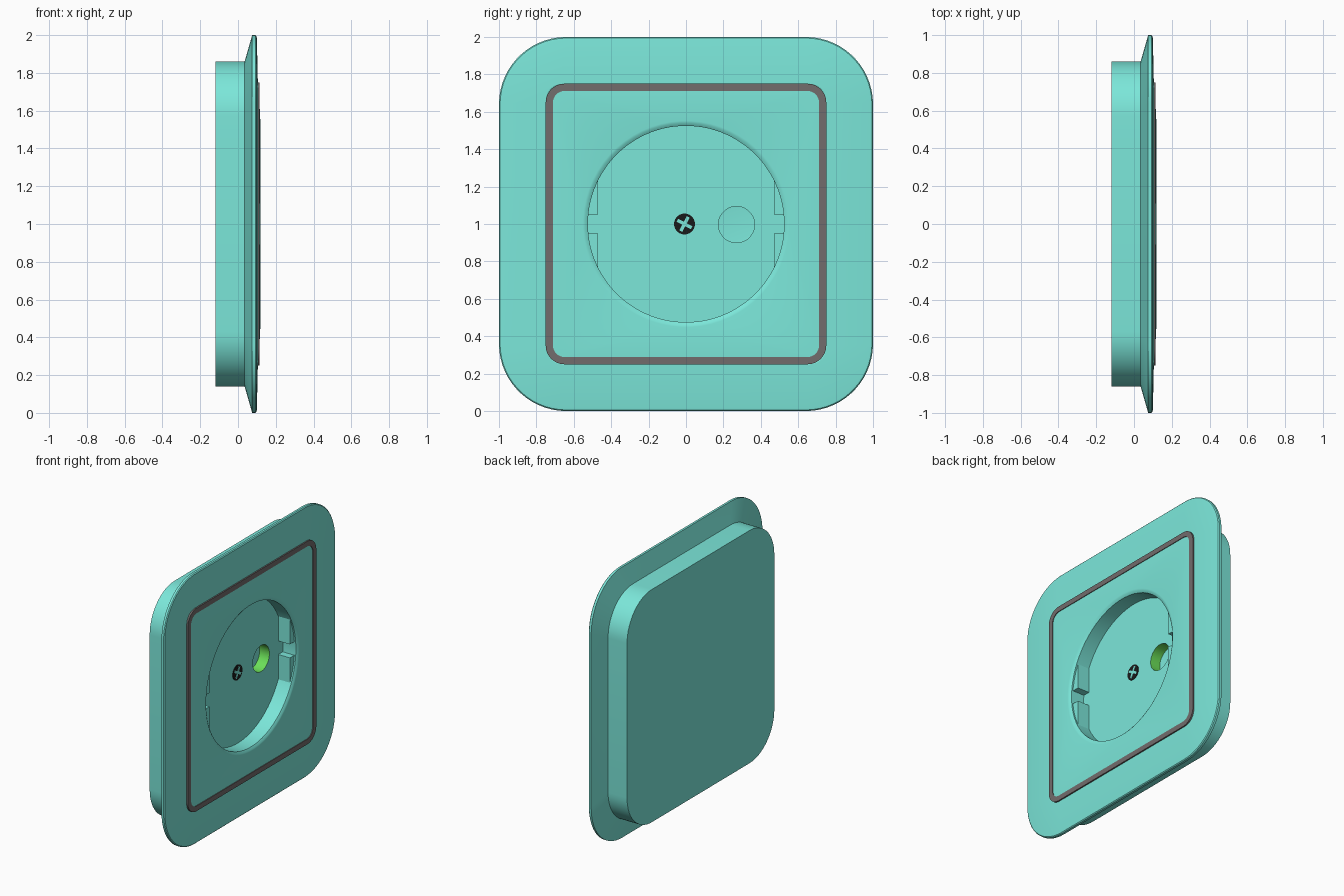
import bpy, bmesh
from math import pi, cos, sin, acos, asin, radians
from mathutils import Vector

if "Cube" in bpy.data.objects:
    bpy.data.objects.remove(bpy.data.objects["Cube"])

K = 15          # segments per rounded corner
CZ = 1.0        # height of the centre


def material(name, col):
    m = bpy.data.materials.new(name)
    m.diffuse_color = (*col, 1)
    m.use_nodes = True
    m.node_tree.nodes["Principled BSDF"].inputs["Base Color"].default_value = m.diffuse_color
    return m


TEAL = material("teal", (0.20, 0.80, 0.70))
GREY = material("grey", (0.17, 0.15, 0.15))
BLACK = material("black", (0.01, 0.01, 0.01))
GREEN = material("green", (0.15, 0.75, 0.10))


def square(x, half, r):
    """Rounded square loop, counter-clockwise seen from the front (+x)."""
    pts = []
    for c in range(4):
        mid = pi / 4 + c * pi / 2
        cy = (half - r) * (1 if cos(mid) > 0 else -1)
        cz = (half - r) * (1 if sin(mid) > 0 else -1)
        for j in range(K + 1):
            a = c * pi / 2 + j / K * pi / 2
            pts.append((x, cy + r * cos(a), CZ + cz + r * sin(a)))
    return pts


def circle(x, r, y=0, z=CZ, n=4 * (K + 1)):
    return [(x, y + r * cos((j + .5) / n * 2 * pi), z + r * sin((j + .5) / n * 2 * pi))
            for j in range(n)]


def finish(bm, name, mat):
    me = bpy.data.meshes.new(name)
    bm.to_mesh(me)
    bm.free()
    ob = bpy.data.objects.new(name, me)
    me.materials.append(mat)
    bpy.context.collection.objects.link(ob)
    bpy.ops.object.select_all(action='DESELECT')
    ob.select_set(True)
    bpy.context.view_layer.objects.active = ob
    bpy.ops.object.shade_smooth_by_angle(angle=radians(25))
    return ob


def loft(name, mat, loops, back=False, front=False):
    """Skin a series of loops, optionally capping the first and last."""
    bm = bmesh.new()
    rings = [[bm.verts.new(p) for p in lp] for lp in loops]
    n = len(rings[0])
    for a, b in zip(rings, rings[1:]):
        for i in range(n):
            j = (i + 1) % n
            bm.faces.new((a[i], a[j], b[j], b[i]))
    if back:
        bm.faces.new(rings[0][::-1])
    if front:
        bm.faces.new(rings[-1])
    return finish(bm, name, mat)


def prism(name, mat, outline, x0, x1):
    bm = bmesh.new()
    f = bm.faces.new([bm.verts.new((x0, y, z)) for y, z in outline])
    g = bmesh.ops.extrude_face_region(bm, geom=[f])
    bmesh.ops.translate(bm, vec=(x1 - x0, 0, 0),
                        verts=[v for v in g['geom'] if isinstance(v, bmesh.types.BMVert)])
    bmesh.ops.recalc_face_normals(bm, faces=bm.faces)
    return finish(bm, name, mat)


# wall box and flared outer plate
loft("wall_box_and_plate", TEAL, [
    square(-0.12, 0.86, 0.29), square(0.035, 0.86, 0.29),
    square(0.075, 1.0, 0.36), square(0.092, 1.0, 0.36),
    square(0.098, 0.994, 0.354), square(0.10, 0.982, 0.342),
    square(0.105, 0.75, 0.09), square(0.09, 0.72, 0.06)], back=True)

# grey trim frame
loft("trim_frame", GREY, [
    square(0.09, 0.75, 0.10), square(0.115, 0.75, 0.10),
    square(0.115, 0.712, 0.065), square(0.09, 0.712, 0.065)])

# centre cover with round recess
R, FLOOR = 0.525, 0.0
loft("centre_cover", TEAL, [
    square(0.09, 0.712, 0.065), square(0.110, 0.712, 0.065),
    circle(0.118, 0.552), circle(0.116, 0.54), circle(0.106, R), circle(FLOOR, R)])

# recess floor with pin opening
HY, HZ, HR = 0.27, 0.997, 0.097
bm = bmesh.new()
edges = []
for lp in (circle(FLOOR, R), circle(FLOOR, HR, HY, HZ, 32)):
    vs = [bm.verts.new(p) for p in lp]
    edges += [bm.edges.new((vs[i - 1], vs[i])) for i in range(len(vs))]
bmesh.ops.triangle_fill(bm, use_beauty=True, edges=edges, normal=Vector((1, 0, 0)))
for f in bm.faces:
    f.normal_update()
    if f.normal.x < 0:
        f.normal_flip()
finish(bm, "recess_floor", TEAL)

# pin hole
loft("pin_hole_wall", GREEN, [circle(FLOOR, HR, HY, HZ, 32), circle(-0.08, HR, HY, HZ, 32)])
loft("pin_hole_bottom", TEAL, [circle(-0.08, HR, HY, HZ, 32), circle(-0.081, HR * .9, HY, HZ, 32)],
     front=True)

# four guide blocks, leaving a slot on each side
FLAT, SLOT = 0.47, 0.05
a0, a1 = asin(SLOT / R), acos(FLAT / R)
seg = [(FLAT, SLOT)] + [(R * cos(a0 + (a1 - a0) * i / 8), R * sin(a0 + (a1 - a0) * i / 8))
                        for i in range(9)]
for sy, side in ((-1, "left"), (1, "right")):
    for sz, level in ((-1, "lower"), (1, "upper")):
        prism(f"guide_block_{level}_{side}", TEAL,
              [(sy * y, CZ + sz * z) for y, z in seg], FLOOR, 0.095)

# centre screw with cross
SY = -0.008
loft("screw_head", BLACK, [circle(FLOOR, 0.056, SY, CZ, 32), circle(0.003, 0.056, SY, CZ, 32)],
     front=True)
w, l = 0.009, 0.043
cross = [(w, w), (w, l), (-w, l), (-w, w), (-l, w), (-l, -w),
         (-w, -w), (-w, -l), (w, -l), (w, -w), (l, -w), (l, w)]
t = radians(-28)
prism("screw_cross", TEAL, [(SY + y * cos(t) - z * sin(t), CZ + y * sin(t) + z * cos(t))
                            for y, z in cross], 0.002, 0.005)
